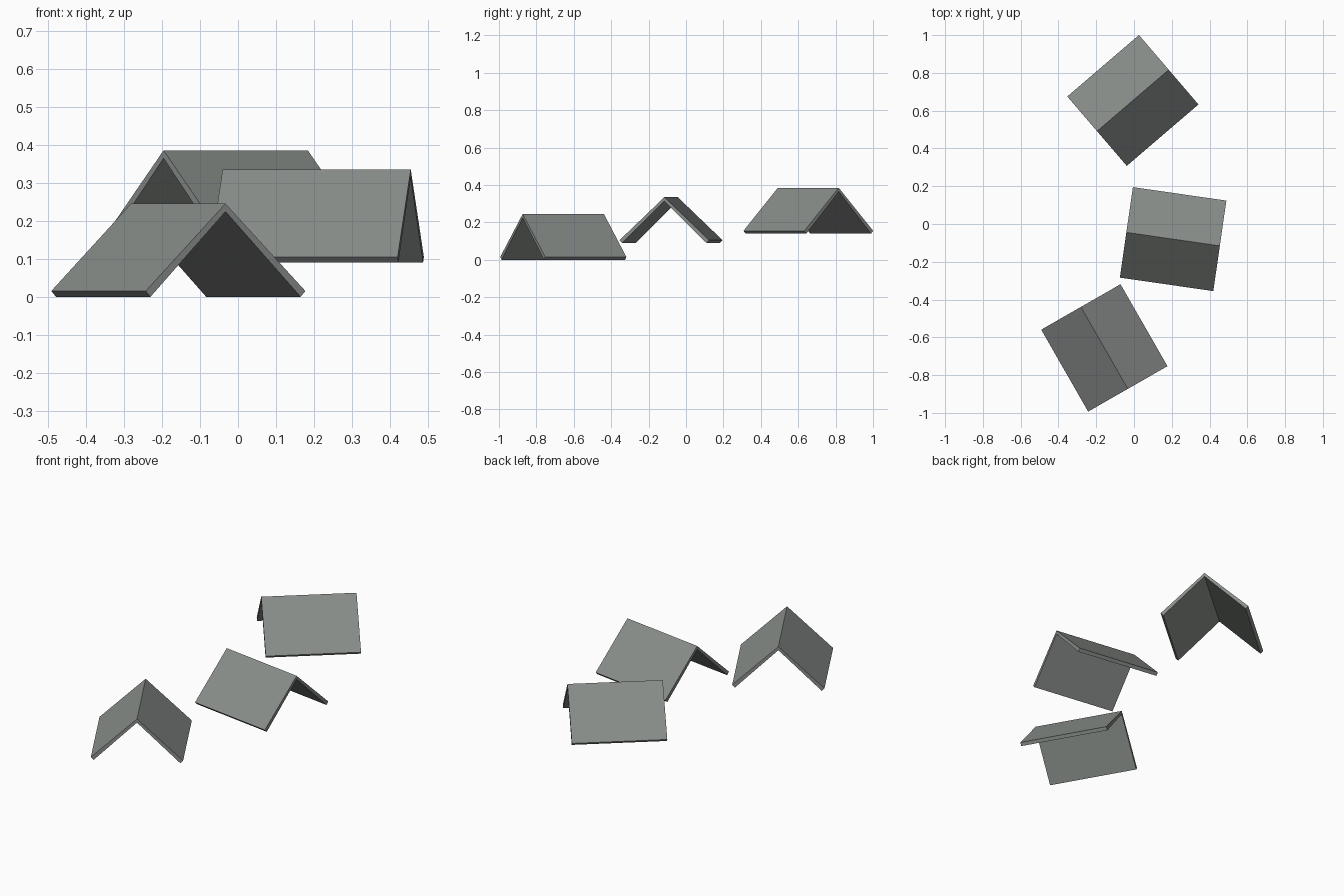
import bpy, bmesh, math

if "Cube" in bpy.data.objects:
    bpy.data.objects.remove(bpy.data.objects["Cube"])

# Single grey-green colour
mat = bpy.data.materials.new("slate_grey")
mat.diffuse_color = (0.25, 0.27, 0.255, 1)
mat.use_nodes = True
mat.node_tree.nodes["Principled BSDF"].inputs["Base Color"].default_value = mat.diffuse_color

LENGTH, HALF_W, RISE, T = 0.5, 0.242, 0.23, 0.021


def folded_panel(name, x, y, base, angle):
    """Thin sheet folded along a ridge, ridge running along local x."""
    slope = math.atan2(RISE, HALF_W)
    dz, dy = T * math.cos(slope), T * math.sin(slope)
    # Cross-section: outer skin, then inner skin back
    profile = [(-HALF_W, dz), (0, dz + RISE), (HALF_W, dz),
               (HALF_W - dy, 0), (0, dz + RISE - T), (-HALF_W + dy, 0)]
    bm = bmesh.new()
    ends = [[bm.verts.new((s * LENGTH / 2, py, pz)) for py, pz in profile]
            for s in (-1, 1)]
    a, b = ends
    for i in range(6):
        j = (i + 1) % 6
        bm.faces.new((a[i], a[j], b[j], b[i]))
    for e in ends:                      # one end quad per leaf
        bm.faces.new((e[0], e[1], e[4], e[5]))
        bm.faces.new((e[1], e[2], e[3], e[4]))
    bmesh.ops.recalc_face_normals(bm, faces=bm.faces)
    mesh = bpy.data.meshes.new(name)
    bm.to_mesh(mesh)
    bm.free()
    mesh.materials.append(mat)
    ob = bpy.data.objects.new(name, mesh)
    ob.location = (x, y, base)
    ob.rotation_euler.z = math.radians(angle)
    bpy.context.collection.objects.link(ob)


# Three panels at different heights and headings
folded_panel("front_folded_panel", -0.157, -0.656, 0.0, -60.2)
folded_panel("middle_folded_panel", 0.207, -0.08, 0.09, -8.2)
folded_panel("back_folded_panel", -0.006, 0.654, 0.14, 40.6)
